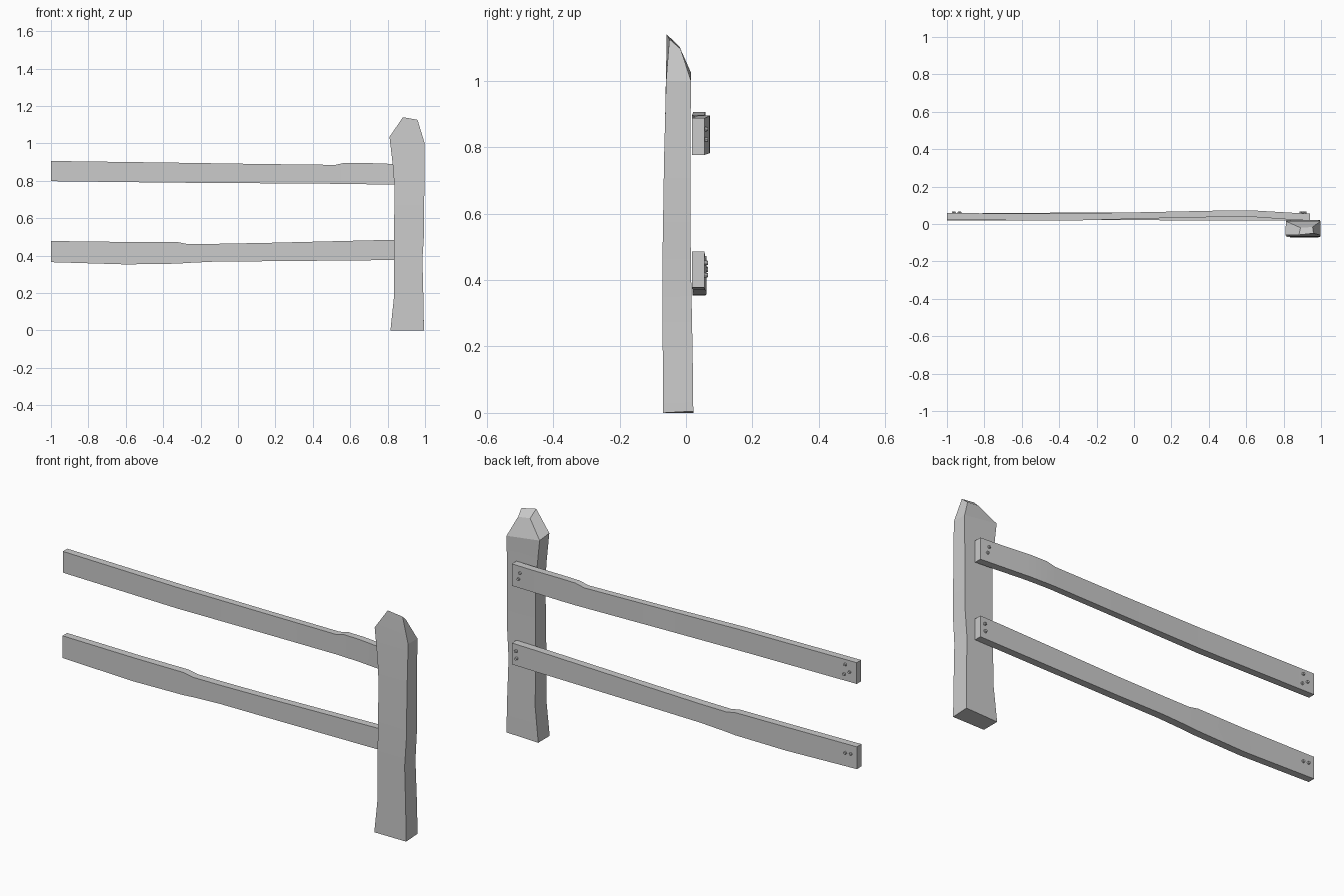
import bpy, bmesh
from math import radians
from mathutils import Matrix


def finish(name, bm):
    bmesh.ops.recalc_face_normals(bm, faces=bm.faces[:])
    me = bpy.data.meshes.new(name)
    bm.to_mesh(me)
    bm.free()
    ob = bpy.data.objects.new(name, me)
    bpy.context.collection.objects.link(ob)
    bpy.ops.object.select_all(action='DESELECT')
    bpy.context.view_layer.objects.active = ob
    ob.select_set(True)
    bpy.ops.object.shade_smooth_by_angle(angle=radians(20))
    return ob


def loft(name, rings):
    """Skin a list of four-point rings and cap both ends."""
    bm = bmesh.new()
    vs = [[bm.verts.new(p) for p in r] for r in rings]
    for a, b in zip(vs, vs[1:]):
        for i in range(4):
            j = (i + 1) % 4
            bm.faces.new((a[i], a[j], b[j], b[i]))
    bm.faces.new(vs[0])
    bm.faces.new(vs[-1])
    return finish(name, bm)


# Post: levels of (z, left, right, front, back), then a hewn tip
levels = [(0, .815, .994, -.07, .022), (.18, .834, .991, -.07, .02),
          (.38, .834, .986, -.071, .016), (.52, .835, .995, -.07, .014),
          (.77, .836, .996, -.066, .014), (.88, .828, .997, -.063, .014)]
post = [[(l, f, z), (r, f, z), (r, b, z), (l, b, z)] for z, l, r, f, b in levels]
post[0][2] = (.994, .022, .005)
post.append([(.81, -.06, 1.035), (.998, -.06, 1.0), (.998, .015, 1.0), (.812, .015, 1.025)])
post.append([(.882, -.058, 1.14), (.96, -.05, 1.126), (.955, -.016, 1.096), (.89, -.02, 1.104)])
loft("post", post)

# Rails: stations of (x, bottom, top, front, back)
rails = {
    "upper_rail": [(-1, .798, .906, .022, .058), (-.35, .79, .897, .018, .056),
                   (.1, .787, .890, .03, .064), (.52, .784, .885, .039, .073),
                   (.57, .783, .896, .039, .073), (.66, .782, .896, .036, .071),
                   (.83, .779, .89, .024, .061), (.94, .777, .888, .018, .055)],
    "lower_rail": [(-1, .365, .478, .02, .057), (-.6, .353, .473, .02, .058),
                   (-.32, .357, .472, .022, .062), (-.27, .361, .462, .022, .062),
                   (-.12, .368, .463, .021, .061), (.15, .37, .468, .02, .058),
                   (.8, .376, .484, .018, .056), (.94, .378, .486, .018, .055)],
}
for name, st in rails.items():
    loft(name, [[(x, f, b), (x, k, b), (x, k, t), (x, f, t)] for x, b, t, f, k in st])

# Nail heads on the back of the rails
nails = [(.892, .855), (.9, .823), (.915, .452), (.913, .415),
         (-.936, .88), (-.96, .848), (-.93, .83), (-.936, .431), (-.967, .434)]
bm = bmesh.new()
for x, z in nails:
    bmesh.ops.create_cone(bm, cap_ends=True, segments=8, radius1=.009, radius2=.006,
                          depth=.014,
                          matrix=Matrix.Translation((x, .059, z)) @ Matrix.Rotation(radians(-90), 4, 'X'))
finish("nail_heads", bm)
